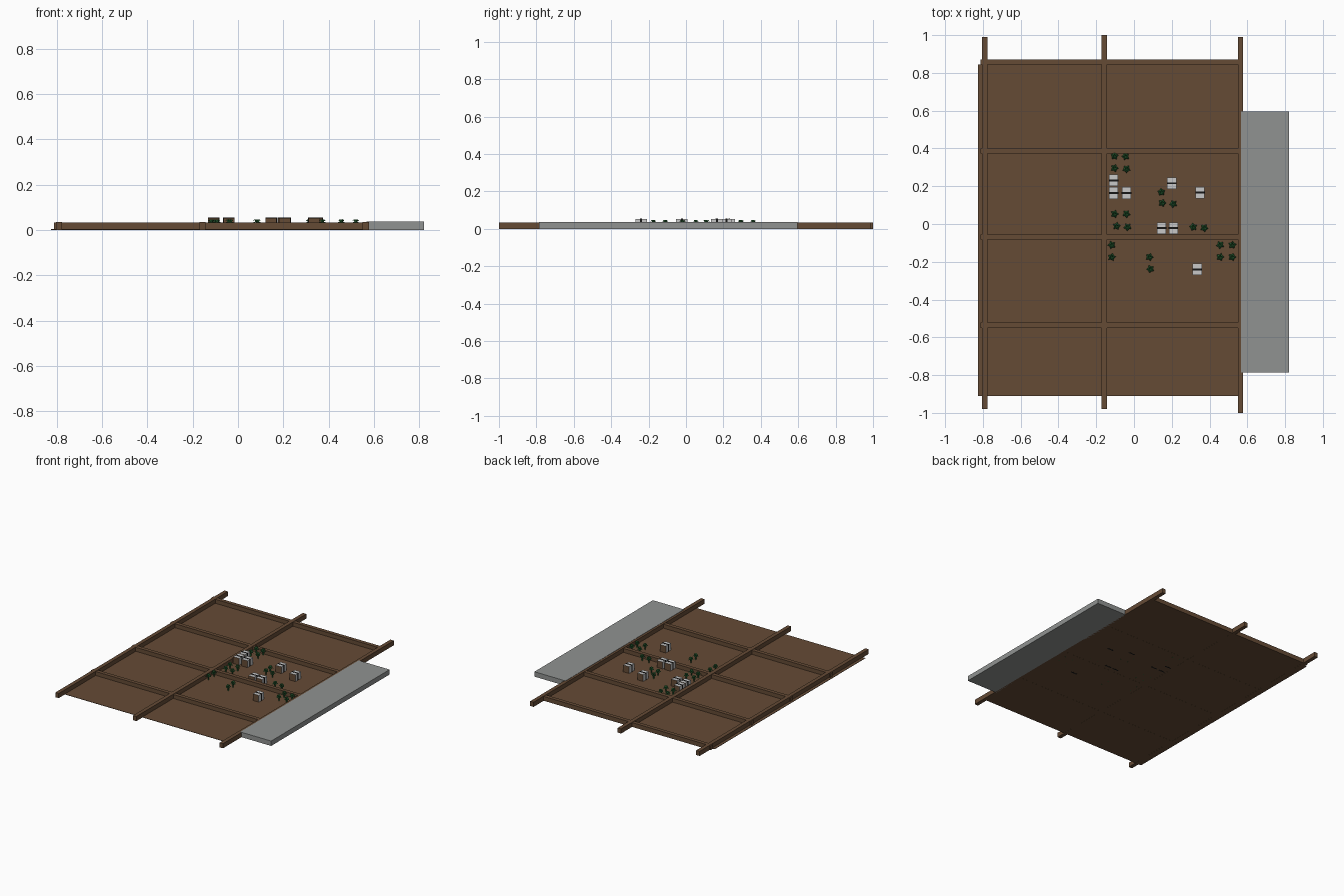
import bpy, bmesh, math, random
from mathutils import Matrix, Vector

if "Cube" in bpy.data.objects:
    bpy.data.objects.remove(bpy.data.objects["Cube"])

random.seed(4)


def material(name, rgb):
    m = bpy.data.materials.new(name)
    m.diffuse_color = (*rgb, 1)
    m.use_nodes = True
    m.node_tree.nodes["Principled BSDF"].inputs["Base Color"].default_value = m.diffuse_color
    return m


BROWN = material("brown wood", (0.13, 0.07, 0.036))
GREY = material("concrete grey", (0.28, 0.29, 0.285))
PALE = material("pale grey", (0.58, 0.58, 0.58))
BLACK = material("black", (0.008, 0.008, 0.008))
GREEN = material("leaf green", (0.025, 0.15, 0.04))


def finish(name, bm, mats):
    me = bpy.data.meshes.new(name)
    bm.to_mesh(me)
    bm.free()
    for m in mats:
        me.materials.append(m)
    ob = bpy.data.objects.new(name, me)
    bpy.context.collection.objects.link(ob)
    return ob


def add_box(bm, x0, x1, y0, y1, z0, z1, mat=0):
    mtx = Matrix.Translation(((x0 + x1) / 2, (y0 + y1) / 2, (z0 + z1) / 2)) \
        @ Matrix.Diagonal((x1 - x0, y1 - y0, z1 - z0, 1))
    verts = bmesh.ops.create_cube(bm, size=1, matrix=mtx)["verts"]
    faces = {f for v in verts for f in v.link_faces}
    for f in faces:
        f.material_index = mat
    return faces


def box(name, dims, mat):
    bm = bmesh.new()
    add_box(bm, *dims)
    return finish(name, bm, [mat])


# Thin soil sheet and the raised grey path beside it
box("ground", (-0.826, 0.552, -0.91, 0.845, 0.0005, 0.003), BROWN)
box("path_slab", (0.567, 0.82, -0.785, 0.595, 0, 0.036), GREY)

# Long beams run front to back
for i, (x, y0, y1) in enumerate([(-0.79, -0.98, 0.99), (-0.157, -0.98, 1.0),
                                 (0.564, -1.0, 0.99)]):
    box(f"long_beam_{i}", (x - 0.014, x + 0.014, y0, y1, 0, 0.034), BROWN)

# Cross beams divide the beds
for i, y in enumerate([0.858, 0.387, -0.069, -0.536]):
    box(f"cross_beam_{i}", (-0.812, 0.562, y - 0.014, y + 0.014, 0, 0.032), BROWN)

# Small crates: pale sides and lid, brown ends, black strap round the middle
CRATES = [(-0.108, 0.231), (-0.108, 0.164), (-0.04, 0.164), (0.2, 0.216),
          (0.35, 0.166), (0.146, -0.022), (0.208, -0.022), (0.335, -0.24)]
for i, (x, y) in enumerate(CRATES):
    bm = bmesh.new()
    for f in add_box(bm, x - 0.024, x + 0.024, y - 0.031, y + 0.031, 0.001, 0.053):
        f.normal_update()
        if abs(f.normal.y) > 0.9:
            f.material_index = 1
    add_box(bm, x - 0.0255, x + 0.0255, y - 0.005, y + 0.005, 0, 0.0545, 2)
    finish(f"crate_{i}", bm, [PALE, BROWN, BLACK])


# Leafy seedlings: two rings of arching, folded blades round a short stem
def plant(name, x, y):
    bm = bmesh.new()
    add_box(bm, x - 0.003, x + 0.003, y - 0.003, y + 0.003, 0, 0.03)
    turn = random.uniform(0, math.tau)
    for ring, (reach, top) in enumerate([(0.022, 0.036), (0.016, 0.047)]):
        for k in range(5):
            a = turn + math.tau * (k + ring / 2) / 5
            out = Vector((math.cos(a), math.sin(a), 0))
            side = Vector((-out.y, out.x, 0)) * 0.007
            foot = Vector((x, y, 0.012 + ring * 0.01))
            mid = Vector((x, y, top)) + out * reach * 0.55
            tip = Vector((x, y, top - 0.008)) + out * reach
            base, m, t = (bm.verts.new(p) for p in (foot, mid, tip))
            l = bm.verts.new(mid + side + Vector((0, 0, -0.003)))
            r = bm.verts.new(mid - side + Vector((0, 0, -0.003)))
            for tri in ((base, m, l), (base, r, m), (l, m, t), (m, r, t)):
                bm.faces.new(tri)
    finish(name, bm, [GREEN])


PLANTS = [(-0.103, 0.36), (-0.045, 0.358), (-0.103, 0.296), (-0.04, 0.291),
          (0.145, 0.169), (0.15, 0.111), (0.208, 0.106), (-0.103, 0.053),
          (-0.04, 0.053), (-0.092, -0.011), (-0.034, -0.016), (0.314, -0.016),
          (0.372, -0.021), (-0.118, -0.111), (-0.118, -0.175), (0.456, -0.111),
          (0.52, -0.111), (0.456, -0.175), (0.52, -0.175), (0.082, -0.175),
          (0.087, -0.238)]
for i, (x, y) in enumerate(PLANTS):
    plant(f"seedling_{i}", x, y)
